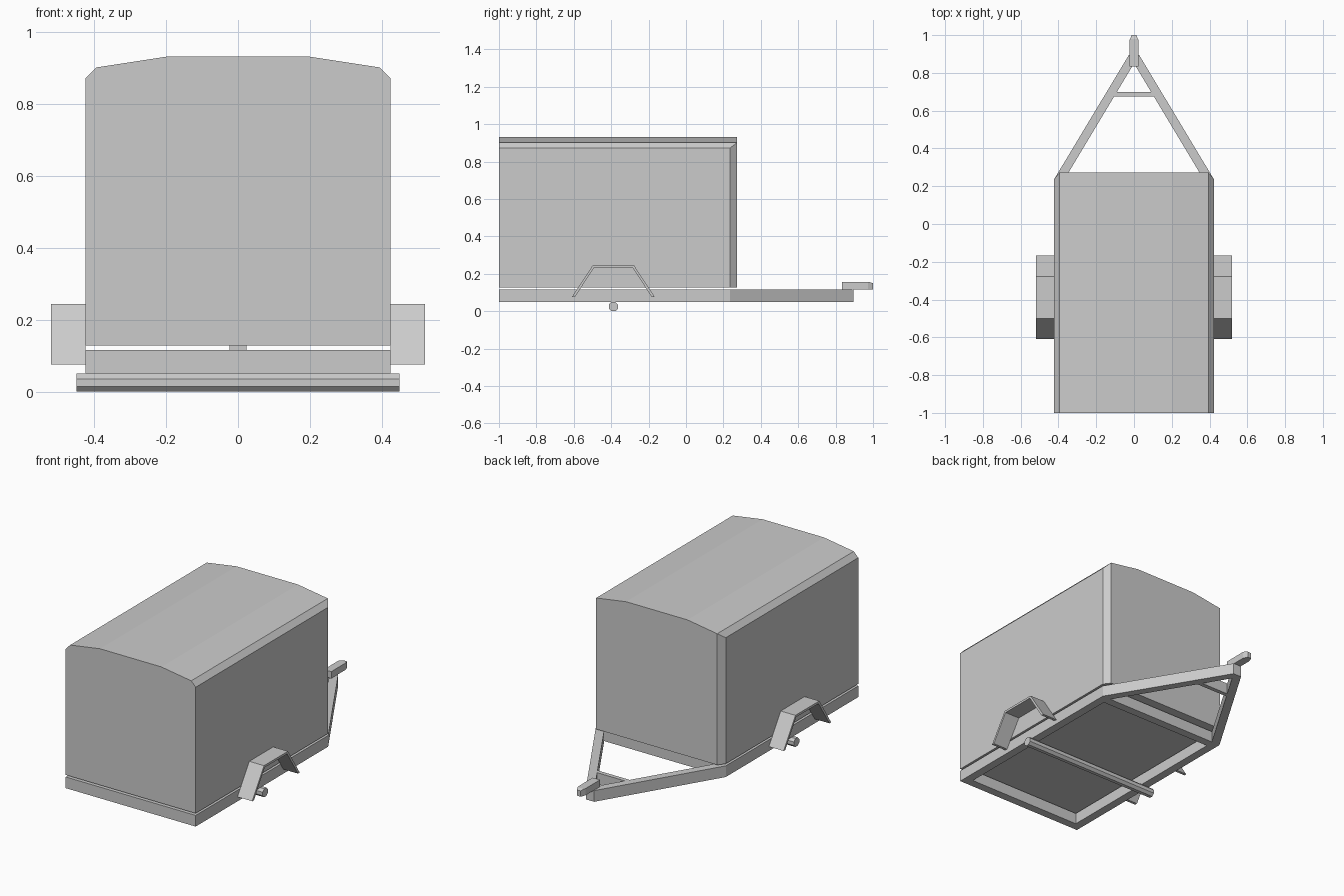
import bpy
import bmesh
from math import pi
from mathutils import Matrix, Vector

cube = bpy.data.objects.get("Cube")
if cube:
    bpy.data.objects.remove(cube, do_unlink=True)

grey = bpy.data.materials.new("plain grey")
grey.use_nodes = True
GREY = (0.6, 0.6, 0.6, 1)
grey.diffuse_color = GREY
grey.node_tree.nodes["Principled BSDF"].inputs["Base Color"].default_value = GREY


def finish(name, bm):
    """Turn a bmesh into a named grey object."""
    bmesh.ops.recalc_face_normals(bm, faces=bm.faces)
    mesh = bpy.data.meshes.new(name)
    bm.to_mesh(mesh)
    bm.free()
    mesh.materials.append(grey)
    obj = bpy.data.objects.new(name, mesh)
    bpy.context.collection.objects.link(obj)
    return obj


def prism(points, axis, low, high):
    """Extrude a flat outline along x, y or z."""
    def place(a, b, c):
        return {"x": (c, a, b), "y": (a, c, b), "z": (a, b, c)}[axis]
    bm = bmesh.new()
    face = bm.faces.new([bm.verts.new(place(a, b, low)) for a, b in points])
    ext = bmesh.ops.extrude_face_region(bm, geom=[face])
    moved = [v for v in ext["geom"] if isinstance(v, bmesh.types.BMVert)]
    bmesh.ops.translate(bm, verts=moved, vec=place(0, 0, high - low))
    return bm


def mirrored(half):
    """Complete a right-hand outline with its left-hand copy."""
    return half + [(-x, v) for x, v in reversed(half) if x]


def rect(x0, x1, y0, y1):
    return [(x0, y0), (x1, y0), (x1, y1), (x0, y1)]


def chamfer(bm, point, normal):
    """Slice a corner off and close the cut."""
    bmesh.ops.bisect_plane(bm, geom=bm.verts[:] + bm.edges[:] + bm.faces[:],
                           plane_co=point, plane_no=normal, clear_outer=True)
    bmesh.ops.holes_fill(bm, edges=[e for e in bm.edges if e.is_boundary])


W = 0.424            # half width of body and chassis
FRONT, KNEE, BACK = -1.0, 0.235, 0.273
LOW, TOP = 0.05, 0.116   # chassis rail heights
RAIL = 0.05

# Enclosed body with arched roof and two chamfered upright corners
body = prism(mirrored([(W, 0.128), (W, 0.872), (0.395, 0.902), (0.2, 0.932)]),
             "y", FRONT, BACK)
for side in (1, -1):
    chamfer(body, (side * W, KNEE, 0), Vector((side * (BACK - KNEE), W - 0.395, 0)))
finish("cargo_body", body)

# Chassis rails
for side, label in ((1, "left"), (-1, "right")):
    xs = sorted((side * W, side * (W - RAIL)))
    finish(label + "_rail", prism(rect(*xs, FRONT, KNEE), "z", LOW, TOP))
for label, y in (("front", FRONT), ("back", KNEE - RAIL)):
    finish(label + "_cross_rail",
           prism(rect(RAIL - W, W - RAIL, y, y + RAIL), "z", LOW, TOP))

# A-shaped drawbar and its brace
finish("drawbar", prism([(W, KNEE), (0.027, 0.895), (-0.027, 0.895), (-W, KNEE),
                         (-0.369, KNEE), (0, 0.85), (0.369, KNEE)], "z", LOW, TOP))
finish("drawbar_brace", prism(rect(-0.115, 0.115, 0.675, 0.7), "z", LOW, TOP))

# Coupling with tapered nose
coupling = prism(mirrored([(0.024, 0.835), (0.024, 0.972), (0.012, 1.0)]),
                 "z", TOP, 0.156)
chamfer(coupling, (0, 0.98, 0.156), Vector((0, 0.3, 1)))
finish("coupling", coupling)

# Bent-plate mudguards
guard = [(-0.61, 0.076), (-0.5, 0.244), (-0.277, 0.244), (-0.167, 0.076),
         (-0.183, 0.076), (-0.284, 0.231), (-0.493, 0.231), (-0.594, 0.076)]
for side, label in ((1, "left"), (-1, "right")):
    xs = sorted((side * W, side * 0.52))
    finish(label + "_mudguard", prism(guard, "x", *xs))

# Axle
axle = bmesh.new()
bmesh.ops.create_cone(axle, cap_ends=True, segments=8, radius1=0.027, radius2=0.027,
                      depth=0.9, matrix=Matrix.Translation((0, -0.388, 0.025))
                      @ Matrix.Rotation(pi / 2, 4, "Y") @ Matrix.Rotation(pi / 8, 4, "Z"))
finish("axle", axle)
